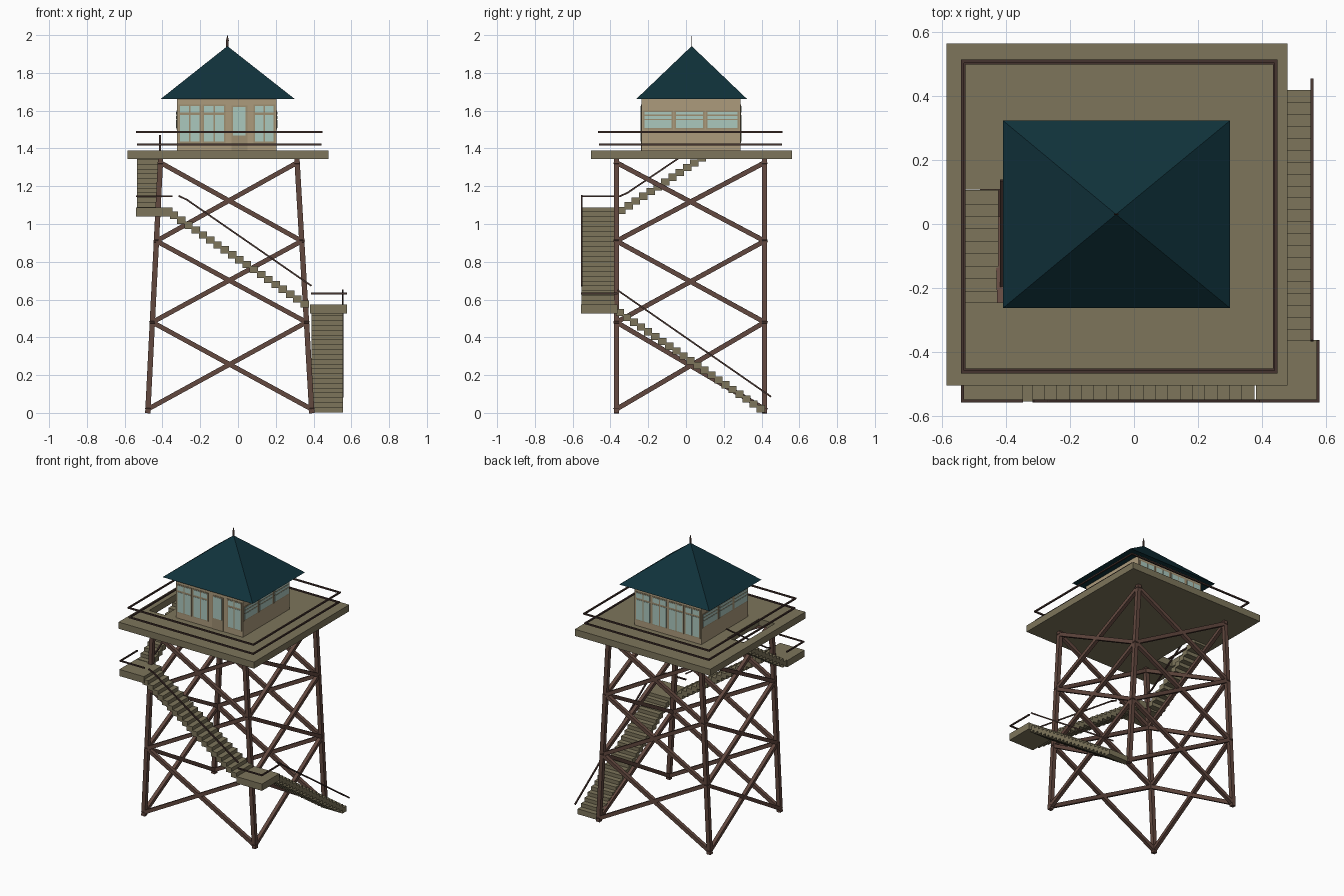
import bpy, bmesh, math
from mathutils import Vector, Matrix

if "Cube" in bpy.data.objects:
    bpy.data.objects.remove(bpy.data.objects["Cube"])


def material(name, hexcol):
    rgb = [int(hexcol[i:i + 2], 16) / 255 for i in (0, 2, 4)]
    m = bpy.data.materials.new(name)
    m.diffuse_color = [c / 12.92 if c < 0.04 else ((c + 0.055) / 1.055) ** 2.4 for c in rgb] + [1]
    m.use_nodes = True
    m.node_tree.nodes["Principled BSDF"].inputs["Base Color"].default_value = m.diffuse_color
    return m


DECK = material("weathered_planks", "7D755B")
TIMBER = material("brown_timber", "62483F")
RAIL = material("dark_rail", "45332E")
WALL = material("tan_wall", "AC9B7C")
TRIM = material("window_trim", "9E8E71")
GLASS = material("pale_glass", "ABC8BE")
ROOF = material("dark_teal_roof", "10323B")


def make(name, bm, mat):
    bmesh.ops.recalc_face_normals(bm, faces=bm.faces)
    me = bpy.data.meshes.new(name)
    bm.to_mesh(me)
    bm.free()
    me.materials.append(mat)
    ob = bpy.data.objects.new(name, me)
    bpy.context.collection.objects.link(ob)
    return ob


def add_box(bm, lo, hi):
    lo, hi = Vector(lo), Vector(hi)
    size = hi - lo
    bmesh.ops.create_cube(bm, size=1, matrix=Matrix.Translation((lo + hi) / 2) @ Matrix.Diagonal((*size, 1)))


def box(name, lo, hi, mat):
    bm = bmesh.new()
    add_box(bm, lo, hi)
    return make(name, bm, mat)


def add_beam(bm, a, b, t):
    """Square bar from a to b, extended by half its thickness."""
    a, b = Vector(a), Vector(b)
    d = (b - a).normalized()
    ref = Vector((0, 0, 1)) if abs(d.z) < 0.95 else Vector((0, 1, 0))
    u = ref.cross(d).normalized()
    v = d.cross(u)
    rot = Matrix((u, v, d)).transposed().to_4x4()
    m = Matrix.Translation((a + b) / 2) @ rot @ Matrix.Diagonal((t, t, (b - a).length + t, 1))
    bmesh.ops.create_cube(bm, size=1, matrix=m)


def beams(name, pairs, t, mat):
    bm = bmesh.new()
    for a, b in pairs:
        add_beam(bm, a, b, t)
    return make(name, bm, mat)


def path(name, pts, t, mat):
    return beams(name, list(zip(pts, pts[1:])), t, mat)


# Legs: lean inward along x, upright along y
Y0, Y1 = -0.368, 0.416
Z0, Z1 = 0.012, 1.345


def leg(side, y, z):
    f = (z - Z0) / (Z1 - Z0)
    x = -0.477 + 0.067 * f if side < 0 else 0.39 - 0.078 * f
    return (x, y, z)


corners = [(-1, Y0), (1, Y0), (1, Y1), (-1, Y1)]
beams("legs", [(leg(s, y, Z0), leg(s, y, Z1)) for s, y in corners], 0.028, TIMBER)

# Three tiers of crossed braces on each side
tiers = [0.02, 0.48, 0.91, 1.325]
crosses = []
for k in range(4):
    (sa, ya), (sb, yb) = corners[k], corners[(k + 1) % 4]
    for lo, hi in zip(tiers, tiers[1:]):
        crosses.append((leg(sa, ya, lo), leg(sb, yb, hi)))
        crosses.append((leg(sb, yb, lo), leg(sa, ya, hi)))
beams("cross_braces", crosses, 0.025, TIMBER)

# Deck with stair opening
deck = box("deck", (-0.584, -0.503, 1.343), (0.478, 0.562, 1.39), DECK)
cutter = box("stair_opening_cutter", (-0.525, -0.245, 1.2), (-0.40, 0.108, 1.5), DECK)
cutter.hide_render = True
cutter.hide_set(True)
cut = deck.modifiers.new("stair_opening", "BOOLEAN")
cut.operation, cut.object, cut.solver = "DIFFERENCE", cutter, "EXACT"

# Deck railings: two closed loops
for name, z, inset in (("upper_railing", 1.488, 0), ("lower_railing", 1.42, 0.005)):
    xa, xb, ya, yb = -0.535 + inset, 0.443 - inset, -0.461 + inset, 0.507 - inset
    path(name, [(xa, ya, z), (xb, ya, z), (xb, yb, z), (xa, yb, z), (xa, ya, z)], 0.01, RAIL)


# Stair flights: overlapping step blocks
def stairs(name, axis, start, end, across, z_start, z_end, n):
    bm = bmesh.new()
    run = (end - start) / n
    for i in range(n):
        a, b = sorted((start + i * run, start + (i + 1.15) * run))
        z = z_start + (z_end - z_start) * i / (n - 1)
        if axis == "x":
            add_box(bm, (a, across[0], z - 0.038), (b, across[1], z))
        else:
            add_box(bm, (across[0], a, z - 0.038), (across[1], b, z))
    make(name, bm, DECK)


stairs("lower_stairs", "y", 0.417, -0.365, (0.388, 0.557), 0.041, 0.55, 21)
stairs("middle_stairs", "x", 0.375, -0.355, (-0.553, -0.378), 0.595, 1.065, 19)
stairs("upper_stairs", "y", -0.365, 0.10, (-0.535, -0.422), 1.09, 1.368, 12)

# Landings with their rails
box("lower_landing", (0.38, -0.557, 0.525), (0.578, -0.362, 0.573), DECK)
box("upper_landing", (-0.54, -0.557, 1.04), (-0.347, -0.362, 1.087), DECK)
path("lower_landing_rail", [(0.39, -0.552, 0.632), (0.573, -0.552, 0.632), (0.573, -0.367, 0.632)], 0.009, RAIL)
path("upper_landing_rail", [(-0.35, -0.552, 1.147), (-0.535, -0.552, 1.147), (-0.535, -0.367, 1.147)], 0.009, RAIL)

# Sloping handrails
path("lower_handrail", [(0.555, 0.447, 0.088), (0.555, -0.36, 0.648)], 0.009, RAIL)
path("middle_handrail", [(0.385, -0.552, 0.675), (-0.27, -0.552, 1.128), (-0.31, -0.552, 1.147)], 0.009, RAIL)
path("upper_handrail", [(-0.413, -0.35, 1.147), (-0.413, -0.31, 1.165), (-0.413, 0.133, 1.465)], 0.009, RAIL)

# Cabin walls
CX0, CX1, CY0, CY1 = -0.322, 0.203, -0.236, 0.288
box("cabin", (CX0, CY0, 1.385), (CX1, CY1, 1.675), WALL)


# Thin plates on a cabin wall
def plate(bm, side, a, b, z0, z1, t):
    if side == "front":
        add_box(bm, (a, CY0 - t, z0), (b, CY0 + 0.001, z1))
    elif side == "back":
        add_box(bm, (a, CY1 - 0.001, z0), (b, CY1 + t, z1))
    elif side == "left":
        add_box(bm, (CX0 - t, a, z0), (CX0 + 0.001, b, z1))
    else:
        add_box(bm, (CX1 - 0.001, a, z0), (CX1 + t, b, z1))


def windows(side, spans, z0, z1, cols, rows):
    """rows: list of (z low, z high) for the panes."""
    frame, panes = bmesh.new(), bmesh.new()
    for a, b in spans:
        plate(frame, side, a, b, z0, z1, 0.003)
        w = (b - a - 0.008) / cols
        for c in range(cols):
            left = a + 0.004 + c * w
            for lo, hi in rows:
                plate(panes, side, left + 0.004, left + w - 0.004, lo, hi, 0.005)
    make(side + "_window_frames", frame, TRIM)
    make(side + "_window_panes", panes, GLASS)


tall = [(1.437, 1.577), (1.59, 1.625)]
low = [(1.508, 1.55), (1.557, 1.573), (1.58, 1.594)]
windows("front", [(-0.315, -0.197), (-0.187, -0.066), (0.081, 0.195)], 1.43, 1.632, 2, tall)
windows("back", [(-0.315 + k * 0.129, -0.193 + k * 0.129) for k in range(4)], 1.43, 1.632, 2, tall)
side_spans = [(-0.228, -0.07), (-0.06, 0.097), (0.107, 0.28)]
for s in ("left", "right"):
    windows(s, side_spans, 1.5, 1.6, 1, low)

# Door with glass
bm = bmesh.new()
plate(bm, "front", -0.035, 0.05, 1.39, 1.628, 0.003)
make("door", bm, TRIM)
bm = bmesh.new()
plate(bm, "front", -0.026, 0.041, 1.468, 1.62, 0.005)
make("door_glass", bm, GLASS)

# Pyramid roof
bm = bmesh.new()
base = [bm.verts.new(p) for p in ((-0.408, -0.262, 1.663), (0.299, -0.262, 1.663),
                                  (0.299, 0.322, 1.663), (-0.408, 0.322, 1.663))]
apex = bm.verts.new((-0.056, 0.03, 1.942))
bm.faces.new(base[::-1])
for k in range(4):
    bm.faces.new((base[k], base[(k + 1) % 4], apex))
make("roof", bm, ROOF)

# Finial: flat, tapering to a point
bm = bmesh.new()
add_box(bm, (-0.063, 0.028, 1.93), (-0.049, 0.032, 1.975))
bmesh.ops.create_cone(bm, cap_ends=True, segments=4, radius1=0.008, radius2=0.0008, depth=0.03,
                      matrix=Matrix.Translation((-0.056, 0.03, 1.985)) @ Matrix.Diagonal((1, 0.25, 1, 1)))
make("finial", bm, RAIL)
